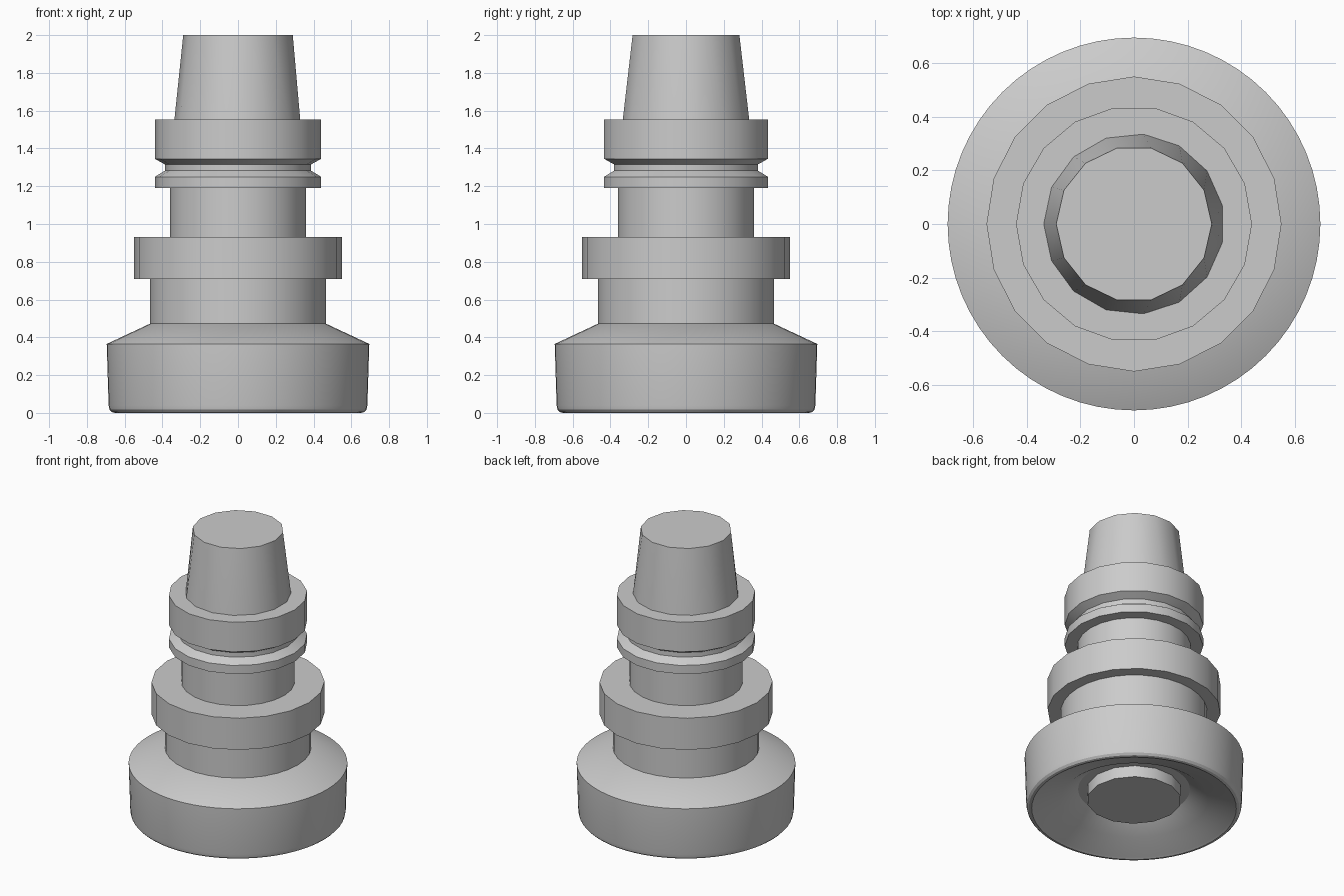
import bpy, bmesh
from math import cos, sin, radians, tau

cube = bpy.data.objects.get("Cube")
if cube:
    bpy.data.objects.remove(cube, do_unlink=True)

grey = bpy.data.materials.new("plain grey")
grey.use_nodes = True
grey.diffuse_color = (0.6, 0.6, 0.6, 1)
grey.node_tree.nodes["Principled BSDF"].inputs["Base Color"].default_value = grey.diffuse_color


def lathe(name, profile, sides, phase=0):
    """Stack rings (radius, z[, sides, phase in degrees]), join them and cap both ends."""
    bm = bmesh.new()
    previous = None
    for i, (radius, z, *own) in enumerate(profile):
        count, start = own or (sides, phase)
        angles = [radians(start) + tau * k / count for k in range(count)]
        verts = [bm.verts.new((radius * cos(a), radius * sin(a), z)) for a in angles]
        ring = [bm.edges.new((v, verts[k - 1])) for k, v in enumerate(verts)]
        if previous:
            if len(previous[0]) == count:
                old = previous[0]
                for k in range(count):
                    bm.faces.new((old[k - 1], old[k], verts[k], verts[k - 1]))
            else:
                bmesh.ops.bridge_loops(bm, edges=previous[1] + ring)
        if i in (0, len(profile) - 1):
            bm.faces.new(verts)
        previous = verts, ring
    bmesh.ops.recalc_face_normals(bm, faces=bm.faces)
    mesh = bpy.data.meshes.new(name)
    bm.to_mesh(mesh)
    bm.free()
    mesh.materials.append(grey)
    obj = bpy.data.objects.new(name, mesh)
    bpy.context.collection.objects.link(obj)
    bpy.ops.object.select_all(action='DESELECT')
    obj.select_set(True)
    bpy.context.view_layer.objects.active = obj
    bpy.ops.object.shade_smooth_by_angle(angle=radians(30))
    return obj


# Wide foot: sloped shoulder, rounded lower rim and dished underside
lathe("base", [(0.46, 0.475), (0.695, 0.365), (0.685, 0.04), (0.68, 0.017),
               (0.668, 0.004), (0.65, 0), (0.635, 0.008), (0.47, 0.06),
               (0.355, 0.14)], 64)

# Plug in the underside
lathe("bottom_plug", [(0.3, 0.06), (0.3, 0.2)], 14)

# Lower column and flange
lathe("lower_neck", [(0.465, 0.44), (0.465, 0.72)], 32)
lathe("flange", [(0.55, 0.71), (0.55, 0.932)], 20)

# Upper column
lathe("upper_neck", [(0.36, 0.92), (0.36, 1.2)], 24)

# Grooved collar
lathe("collar", [(0.44, 1.19), (0.44, 1.25), (0.386, 1.283), (0.386, 1.315),
                 (0.44, 1.345), (0.44, 1.553)], 18)

# Tapered spout with a blind bore
lathe("spout", [(0.338, 1.54, 15, 180), (0.29, 2, 14, 0),
                (0.24, 2, 15, 186), (0.24, 1.1, 15, 186)], 15)
